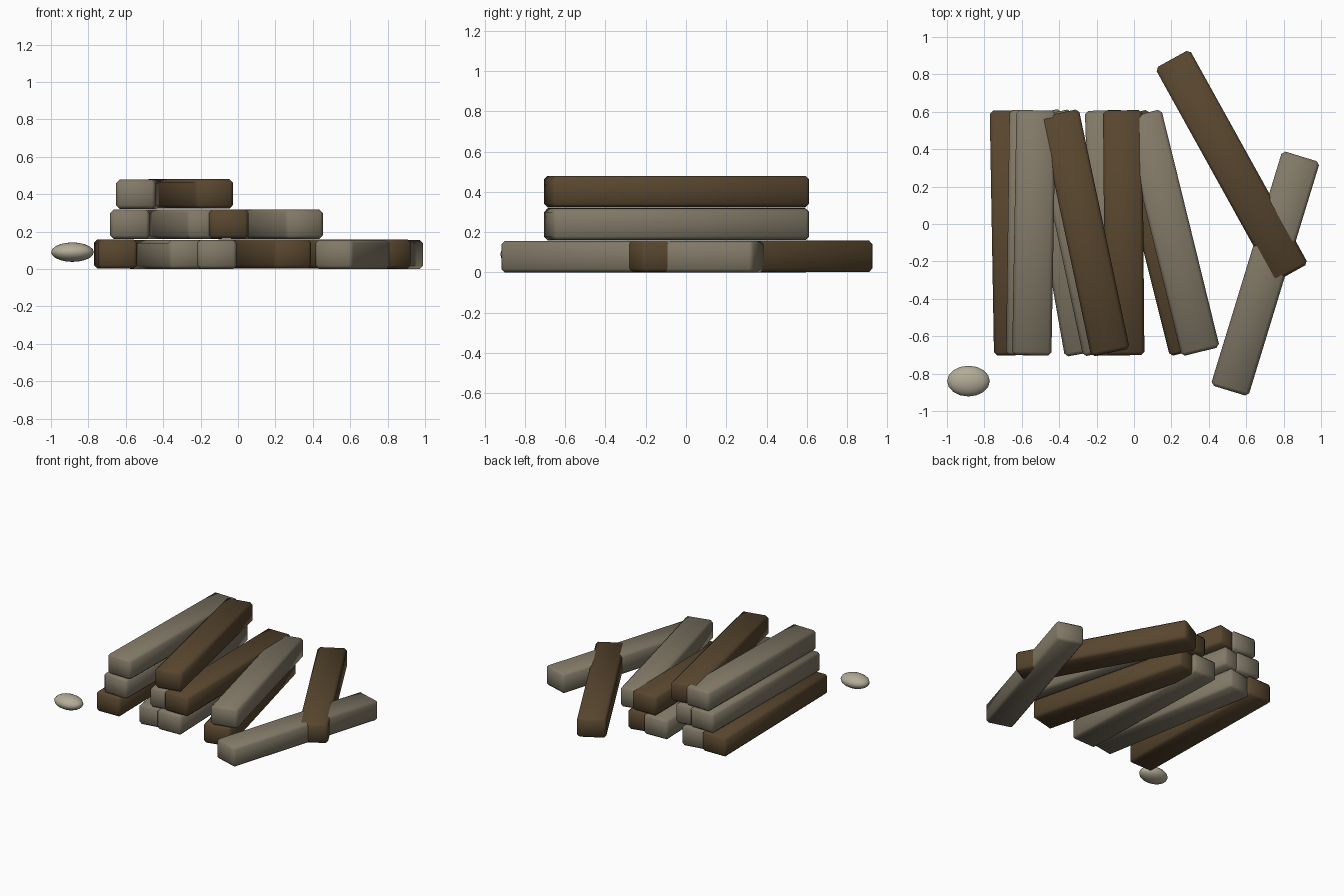
import bpy
from math import radians

cube = bpy.data.objects.get("Cube")
if cube:
    bpy.data.objects.remove(cube, do_unlink=True)


def material(name, colour):
    mat = bpy.data.materials.new(name)
    mat.use_nodes = True
    mat.diffuse_color = (*colour, 1)
    shader = mat.node_tree.nodes["Principled BSDF"]
    shader.inputs["Base Color"].default_value = (*colour, 1)
    shader.inputs["Roughness"].default_value = 0.8
    return mat


grey = material("weathered_grey_wood", (0.22, 0.19, 0.135))
brown = material("dark_brown_wood", (0.098, 0.062, 0.028))
stone = material("pale_stone", (0.45, 0.41, 0.31))

LENGTH, WIDTH, HEIGHT, STEP = 1.31, 0.21, 0.156, 0.161
STACK_Y = -0.047


def plank(name, mat, layer, x, y, angle):
    """One chamfered beam running along y, turned about z."""
    # Brown beams sit a hair higher where two beams cross
    lift = 0.002 if mat is brown else 0
    bpy.ops.mesh.primitive_cube_add(size=1, location=(x, y, HEIGHT / 2 + layer * STEP + lift))
    obj = bpy.context.object
    obj.name = name
    obj.scale = (WIDTH, LENGTH, HEIGHT)
    bpy.ops.object.transform_apply(location=False, rotation=False, scale=True)
    obj.rotation_euler.z = radians(angle)
    obj.data.materials.append(mat)
    bevel = obj.modifiers.new("soft_edges", "BEVEL")
    bevel.width = 0.018
    bevel.segments = 1
    bpy.ops.object.shade_smooth()


# Stacked beams: layer by layer, each with its x centre and turn
stack = [
    [(brown, -0.655, 1), (grey, -0.38, 10), (grey, -0.135, 2), (brown, 0.135, 14)],
    [(grey, -0.57, -0.8), (grey, -0.305, 12), (brown, -0.055, 0.5), (grey, 0.2, 13.8)],
    [(grey, -0.535, -1), (brown, -0.262, 12)],
]
for layer, row in enumerate(stack):
    for number, (mat, x, angle) in enumerate(row, 1):
        plank(f"stack_layer_{layer + 1}_beam_{number}", mat, layer, x, STACK_Y, angle)

# Two loose beams crossing on the ground
plank("loose_grey_beam", grey, 0, 0.702, -0.265, -17)
plank("loose_brown_beam", brown, 0, 0.522, 0.31, 29)

# Flattened pebble
bpy.ops.mesh.primitive_uv_sphere_add(segments=16, ring_count=10, radius=1,
                                     location=(-0.885, -0.84, 0.09))
pebble = bpy.context.object
pebble.name = "pebble"
pebble.scale = (0.114, 0.082, 0.052)
pebble.data.materials.append(stone)
bpy.ops.object.shade_smooth()
